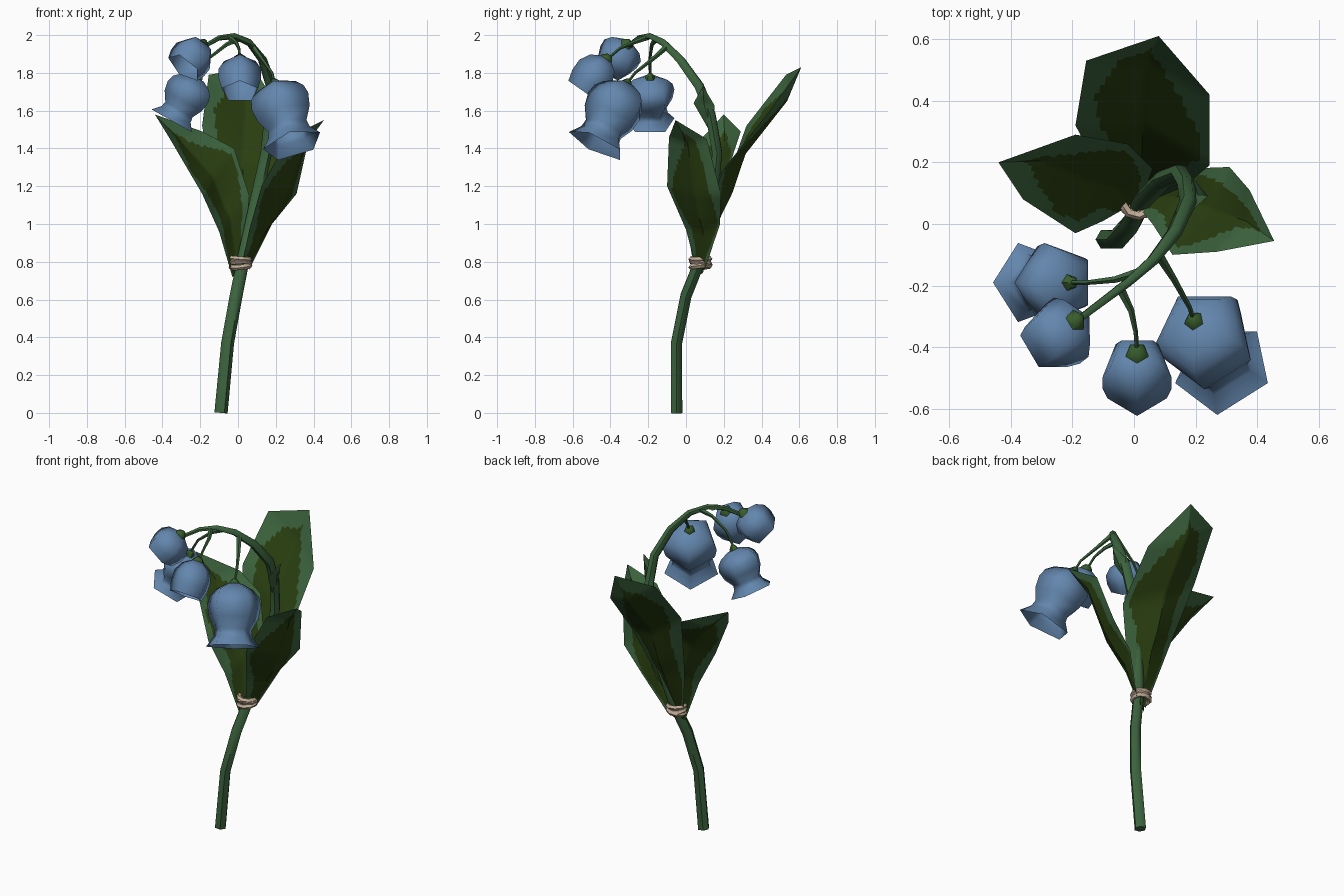
import bpy, bmesh, math
from mathutils import Vector

cube = bpy.data.objects.get("Cube")
if cube:
    bpy.data.objects.remove(cube, do_unlink=True)


def material(name, rgb):
    m = bpy.data.materials.new(name)
    m.use_nodes = True
    m.diffuse_color = (*rgb, 1)
    m.node_tree.nodes["Principled BSDF"].inputs["Base Color"].default_value = (*rgb, 1)
    return m


green = material("leaf_green", (0.045, 0.125, 0.047))
olive = material("olive_patch", (0.022, 0.048, 0.005))
calyx_green = material("calyx_green", (0.04, 0.11, 0.025))
blue = material("petal_blue", (0.125, 0.24, 0.42))
twine = material("twine_beige", (0.55, 0.42, 0.31))


def finish(name, bm, mats, angle):
    mesh = bpy.data.meshes.new(name)
    bm.to_mesh(mesh)
    bm.free()
    for m in mats:
        mesh.materials.append(m)
    obj = bpy.data.objects.new(name, mesh)
    bpy.context.collection.objects.link(obj)
    bpy.ops.object.select_all(action='DESELECT')
    obj.select_set(True)
    bpy.context.view_layer.objects.active = obj
    bpy.ops.object.shade_smooth_by_angle(angle=math.radians(angle))
    return obj


def sweep(name, path, radii, sides, mat, spin=0, caps=(True, True), angle=60):
    """Polygonal tube along a path; spin is the heading of the first corner."""
    pts = [Vector(p) for p in path]
    u = Vector((math.cos(math.radians(spin)), math.sin(math.radians(spin)), 0))
    bm = bmesh.new()
    rings = []
    for i, p in enumerate(pts):
        t = (pts[min(i + 1, len(pts) - 1)] - pts[max(i - 1, 0)]).normalized()
        u = (u - t * t.dot(u)).normalized()
        v = t.cross(u)
        turn = [2 * math.pi * k / sides for k in range(sides)]
        rings.append([bm.verts.new(p + radii[i] * (u * math.cos(a) + v * math.sin(a)))
                      for a in turn])
    for a, b in zip(rings, rings[1:]):
        for k in range(sides):
            j = (k + 1) % sides
            bm.faces.new((a[k], a[j], b[j], b[k]))
    if caps[0]:
        bm.faces.new(rings[0][::-1])
    if caps[1]:
        bm.faces.new(rings[-1])
    return finish(name, bm, [mat], angle)


# Main stem, arching over at the top
stem = [(-.09, -.05, 0), (-.055, -.05, .37), (-.01, 0, .62), (.03, .08, .82), (.09, .14, 1.1),
        (.15, .165, 1.38), (.17, .13, 1.58), (.175, .07, 1.73), (.13, -.03, 1.87),
        (.06, -.12, 1.96), (-.02, -.19, 1.995), (-.1, -.25, 1.985), (-.18, -.31, 1.94)]
sweep("main_stem", stem, [.035, .034, .034, .033, .032, .03, .03, .028, .025, .02, .016, .014, .012],
      6, green)

# Thin stalks to the hanging flowers
stalks = {
    "left_stalk": [(.01, -.16, 1.98), (-.06, -.18, 1.95), (-.15, -.19, 1.88), (-.21, -.19, 1.78)],
    "middle_stalk": [(-.05, -.2, 1.99), (-.01, -.28, 1.96), (.005, -.35, 1.93), (.01, -.42, 1.87)],
    "right_stalk": [(.08, -.1, 1.94), (.13, -.18, 1.87), (.18, -.27, 1.8), (.195, -.315, 1.74)],
}
for name, path in stalks.items():
    sweep(name, path, [.016, .011, .008, .007], 5, green)

# Flowers: flared bells and half-closed buds, as (position along axis, radius)
bell = [(0, .3), (.09, .7), (.2, .92), (.34, 1), (.54, .92), (.73, .68), (.84, .72), (1, 1)]
bud = [(0, .35), (.14, .75), (.4, 1), (.7, 1), (1, .86)]
flowers = [("top_bud", bud, (-.19, -.315, 1.95), (-.285, -.39, 1.83), .118, 90, .04),
           ("middle_bud", bud, (.01, -.42, 1.87), (.01, -.54, 1.70), .118, 270, .042),
           ("left_bell", bell, (-.21, -.19, 1.77), (-.34, -.19, 1.54), .135, 180, .03),
           ("right_bell", bell, (.195, -.315, 1.74), (.29, -.47, 1.42), .165, 270, .035)]
for name, profile, top, end, radius, spin, cap in flowers:
    top, end = Vector(top), Vector(end)
    sweep(name, [top.lerp(end, t) for t, r in profile], [radius * r for t, r in profile],
          5, blue, spin, (True, False), 80)
    axis = (end - top).normalized()
    sweep(name + "_calyx", [top + axis * d for d in (-.03, -.012, .014)],
          [.35 * cap, .8 * cap, 1.1 * cap], 5, calyx_green, spin)


def along(edge, t):
    x = t * (len(edge) - 1)
    i = min(int(x), len(edge) - 2)
    return Vector(edge[i]).lerp(Vector(edge[i + 1]), x - i)


def leaf(name, left, right, sag, phase=0, patch=True):
    """Blade between two edges, bowed by sag, with a wavy darker middle."""
    rows, cols = 8 * (len(left) - 1), 28
    bm = bmesh.new()
    grid = []
    for i in range(rows + 1):
        t = i / rows
        a, b = along(left, t), along(right, t)
        bow = Vector(sag) * min(1, 3 * t, 4 * (1 - t))
        grid.append([bm.verts.new(a.lerp(b, j / cols) + bow * (1 - abs(2 * j / cols - 1)))
                     for j in range(cols + 1)])
    for i in range(rows):
        t = (i + .5) / rows
        for j in range(cols):
            s = 2 * (j + .5) / cols - 1
            f = bm.faces.new((grid[i][j], grid[i][j + 1], grid[i + 1][j + 1], grid[i + 1][j]))
            side = phase if s < 0 else phase + 2
            width = min(.72, 2.6 * (.88 - t)) + .13 * math.sin(11 * t + side)
            f.material_index = int(patch and t < .88 and abs(s) < width)
    bmesh.ops.remove_doubles(bm, verts=bm.verts, dist=.0005)
    return finish(name, bm, [green, olive], 35)


# Three broad leaves and a small bract
leaf("back_leaf",
     [(-.03, .07, .74), (-.11, .17, 1.1), (-.19, .32, 1.52), (-.155, .53, 1.79), (.08, .61, 1.83)],
     [(.04, .07, .78), (.16, .12, 1.05), (.245, .19, 1.28), (.245, .42, 1.57), (.08, .61, 1.83)],
     (0, .06, -.03))
leaf("left_leaf",
     [(-.03, .05, .72), (-.1, .01, .96), (-.19, -.03, 1.16), (-.36, .08, 1.45), (-.44, .2, 1.58)],
     [(.03, .09, .74), (.06, .18, 1.15), (-.02, .26, 1.4), (-.19, .29, 1.49), (-.44, .2, 1.58)],
     (-.03, .02, -.03), 1)
leaf("right_leaf",
     [(.02, .05, .78), (.06, 0, .97), (.125, -.1, 1.2), (.27, -.09, 1.46), (.455, -.055, 1.55)],
     [(.06, .1, .76), (.18, .18, 1), (.31, .185, 1.16), (.375, .11, 1.45), (.455, -.055, 1.55)],
     (.04, 0, -.03), 3)
leaf("bract",
     [(.16, .12, 1.5), (.185, .04, 1.64), (.24, .09, 1.73)],
     [(.17, .15, 1.5), (.19, .15, 1.63), (.24, .09, 1.73)], (.02, 0, 0), 0, False)

# Twine wrapped around the bunch
for i, (z, tilt) in enumerate([(.775, .1), (.795, -.12), (.815, .06)]):
    bpy.ops.mesh.primitive_torus_add(major_segments=9, minor_segments=5, major_radius=.05,
                                     minor_radius=.015, location=(.012, .077, z),
                                     rotation=(tilt, -tilt, i))
    ring = bpy.context.object
    ring.name = f"twine_loop_{i + 1}"
    ring.data.materials.append(twine)
    bpy.ops.object.shade_smooth_by_angle(angle=math.radians(50))
